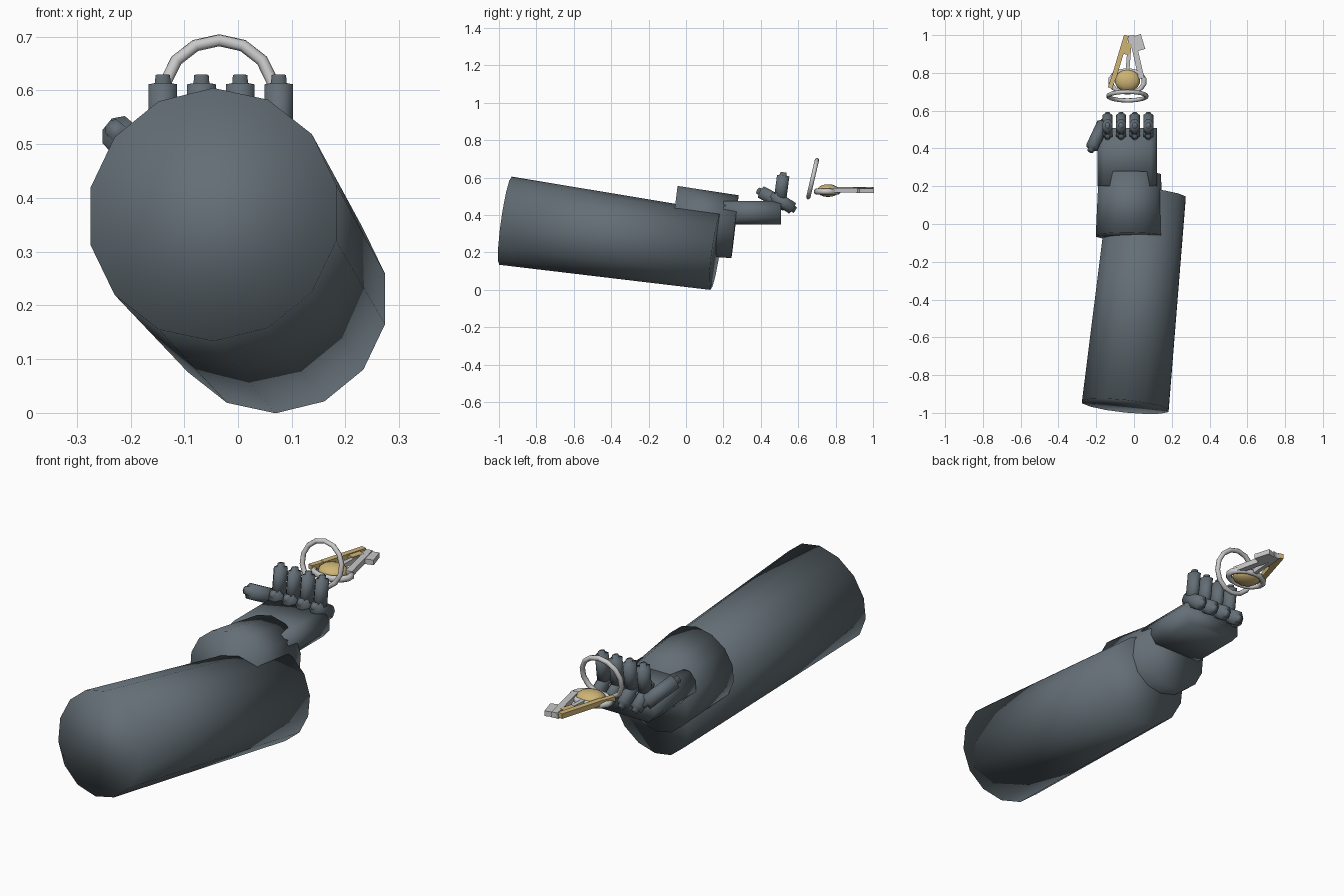
import bpy, bmesh, math
from mathutils import Vector, Matrix

cube = bpy.data.objects.get("Cube")
if cube:
    bpy.data.objects.remove(cube, do_unlink=True)


def material(name, rgb):
    m = bpy.data.materials.new(name)
    m.use_nodes = True
    m.diffuse_color = (*rgb, 1)
    m.node_tree.nodes["Principled BSDF"].inputs["Base Color"].default_value = (*rgb, 1)
    return m


slate = material("slate grey", (0.125, 0.156, 0.178))
silver = material("silver", (0.58, 0.58, 0.58))
gold = material("gold", (0.62, 0.46, 0.18))


def finish(name, bm, mat, smooth=True):
    bmesh.ops.recalc_face_normals(bm, faces=bm.faces)
    mesh = bpy.data.meshes.new(name)
    bm.to_mesh(mesh)
    bm.free()
    mesh.materials.append(mat)
    for p in mesh.polygons:
        p.use_smooth = smooth
    ob = bpy.data.objects.new(name, mesh)
    bpy.context.collection.objects.link(ob)
    return ob


def loft(name, start, end, rings, outline, mat, smooth=True):
    """Sweep an outline from start to end; rings are (fraction, scale)."""
    a, b = Vector(start), Vector(end)
    axis = (b - a).normalized()
    u = Vector((1, 0, 0))
    u = (u - axis * u.dot(axis)).normalized()
    v = u.cross(axis)
    bm = bmesh.new()
    loops = []
    for t, s in rings:
        c = a.lerp(b, t)
        loops.append([bm.verts.new(c + u * (x * s) + v * (y * s)) for x, y in outline])
    n = len(outline)
    for lo, hi in zip(loops, loops[1:]):
        for i in range(n):
            j = (i + 1) % n
            bm.faces.new((lo[i], lo[j], hi[j], hi[i]))
    bm.faces.new(loops[0])
    bm.faces.new(loops[-1])
    return finish(name, bm, mat, smooth)


def ellipse(n, rx, ry, offset=0.0):
    steps = [2 * math.pi * (i + offset) / n + math.pi / 2 for i in range(n)]
    return [(rx * math.cos(t), ry * math.sin(t)) for t in steps]


def ring(name, centre, major, minor, count, sides, tilt, mat, squash=1.0):
    bm = bmesh.new()
    turn = Matrix.Rotation(tilt, 3, 'X')
    loops = []
    for x, y in ellipse(count, 1, 1):
        loop = []
        for r, h in ellipse(sides, minor, minor):
            p = Vector((x * (major + r), y * (major + r) * squash, h))
            loop.append(bm.verts.new(Vector(centre) + turn @ p))
        loops.append(loop)
    for i in range(count):
        p, q = loops[i], loops[(i + 1) % count]
        for k in range(sides):
            m = (k + 1) % sides
            bm.faces.new((p[k], p[m], q[m], q[k]))
    return finish(name, bm, mat)


# Forearm and wrist cuff
loft("forearm", (-0.046, -0.965, 0.369), (0.07, 0.16, 0.209),
     [(0, 1), (1, 0.89)], ellipse(14, 0.236, 0.238), slate)
loft("wrist_cuff", (-0.025, -0.065, 0.374), (-0.022, 0.262, 0.337),
     [(0, 1), (1, 0.93)], ellipse(14, 0.182, 0.182), slate)

# Palm with bevelled long edges
half = [(0.125, 0.0625), (0.157, 0.025), (0.157, -0.025), (0.125, -0.0625)]
outline = half + [(-x, y) for x, y in reversed(half)]
loft("palm", (-0.035, 0.2, 0.4125), (-0.035, 0.507, 0.4125), [(0, 1), (1, 1)],
     outline, slate)

# Curled fingers and thumb
joint = [(0, 0.5), (0.1, 0.55), (0.12, 1), (0.88, 1), (0.9, 0.55), (1, 0.5)]
pad = ellipse(8, 0.029, 0.036, 0.5)
for i in range(4):
    x = -0.14 + 0.072 * i
    loft(f"finger_base_{i + 1}", (x, 0.585, 0.425), (x, 0.455, 0.51), joint, pad, slate)
    loft(f"finger_tip_{i + 1}", (x, 0.502, 0.475), (x, 0.522, 0.628), joint, pad, slate)
loft("thumb", (-0.232, 0.385, 0.53), (-0.155, 0.55, 0.445), joint,
     ellipse(8, 0.034, 0.037, 0.5), slate)

# Key ring
ring("key_ring", (-0.035, 0.677, 0.594), 0.102, 0.0115, 14, 8, math.radians(77), silver)

# Key heads: a rounded gold boss inside a silver rim
bm = bmesh.new()
bmesh.ops.create_uvsphere(bm, u_segments=14, v_segments=8, radius=1)
bmesh.ops.scale(bm, vec=(0.068, 0.06, 0.034), verts=bm.verts)
bmesh.ops.translate(bm, vec=(-0.035, 0.76, 0.53), verts=bm.verts)
finish("gold_key_head", bm, gold)
ring("silver_key_head", (-0.035, 0.755, 0.525), 0.09, 0.016, 14, 6, 0, silver, 0.68)


# Key shafts and teeth
def bar(name, start, end, width, thick, mat):
    w, t = width / 2, thick / 2
    loft(name, start, end, [(0, 1), (1, 1)], [(w, t), (-w, t), (-w, -t), (w, -t)], mat, False)


bar("gold_key_shoulder", (-0.127, 0.72, 0.538), (-0.092, 0.82, 0.538), 0.024, 0.022, gold)
bar("gold_key_shaft", (-0.105, 0.78, 0.538), (-0.04, 0.998, 0.538), 0.026, 0.024, gold)
bar("gold_key_tooth", (-0.052, 0.9, 0.536), (-0.035, 0.96, 0.536), 0.055, 0.02, gold)
bar("silver_key_shaft", (0.04, 0.77, 0.532), (-0.012, 0.998, 0.532), 0.03, 0.026, silver)
bar("silver_key_middle", (-0.035, 0.8, 0.53), (-0.02, 0.998, 0.53), 0.02, 0.022, silver)
bar("silver_key_tooth_inner", (0.036, 0.92, 0.53), (0.012, 0.998, 0.53), 0.05, 0.024, silver)
